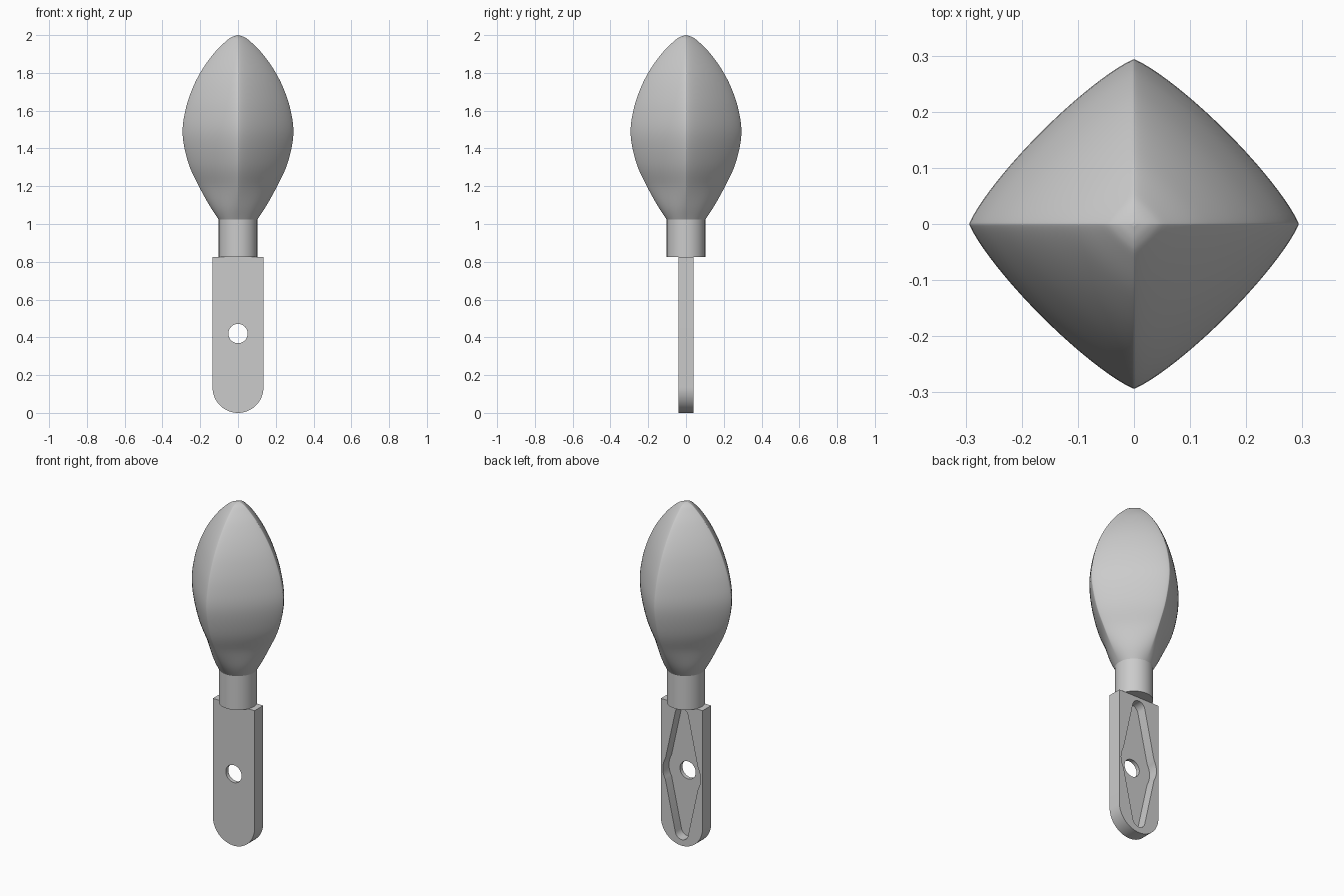
import bpy, bmesh
from math import sin, cos, pi, sqrt, acos
from mathutils import Vector

cube = bpy.data.objects.get("Cube")
if cube:
    bpy.data.objects.remove(cube, do_unlink=True)

GREY = (0.6, 0.6, 0.6, 1)
grey = bpy.data.materials.new("light grey")
grey.use_nodes = True
grey.diffuse_color = GREY
grey.node_tree.nodes["Principled BSDF"].inputs["Base Color"].default_value = GREY


def finish(name, bm, angle=0.6):
    bmesh.ops.recalc_face_normals(bm, faces=bm.faces)
    mesh = bpy.data.meshes.new(name)
    bm.to_mesh(mesh)
    bm.free()
    mesh.materials.append(grey)
    ob = bpy.data.objects.new(name, mesh)
    bpy.context.collection.objects.link(ob)
    bpy.ops.object.select_all(action='DESELECT')
    ob.select_set(True)
    bpy.context.view_layer.objects.active = ob
    bpy.ops.object.shade_smooth_by_angle(angle=angle)
    return ob


def plate(name, outline, y0, y1):
    """Extrude an x-z outline from y0 to y1."""
    bm = bmesh.new()
    face = bm.faces.new([bm.verts.new((x, y0, z)) for x, z in outline])
    new = bmesh.ops.extrude_face_region(bm, geom=[face])["geom"]
    verts = [v for v in new if isinstance(v, bmesh.types.BMVert)]
    bmesh.ops.translate(bm, vec=(0, y1 - y0, 0), verts=verts)
    return finish(name, bm)


def arc(cx, cz, r, a0, a1, n):
    return [(cx + r * cos(a0 + (a1 - a0) * i / n), cz + r * sin(a0 + (a1 - a0) * i / n))
            for i in range(n + 1)]


def cut(target, cutter):
    cutter.hide_render = True
    mod = target.modifiers.new("cut", 'BOOLEAN')
    mod.operation, mod.solver, mod.object = 'DIFFERENCE', 'EXACT', cutter
    bpy.context.view_layer.objects.active = target
    bpy.ops.object.modifier_apply(modifier=mod.name)
    bpy.data.objects.remove(cutter, do_unlink=True)


# Flat handle with a rounded lower end
W, TOP, HALF, HOLE_Z = 0.135, 0.825, 0.04, 0.42
handle = plate("handle", [(W, TOP), (-W, TOP)] + arc(0, W, W, pi, 2 * pi, 32), -HALF, HALF)

# Recess in the back: a round hub with two tapering, round-ended arms
hub, end_r, end_d, shoulder = 0.122, 0.042, 0.343, 0.105
a = acos(shoulder / hub)
recess = (arc(0, HOLE_Z, hub, -a, a, 10)
          + arc(0, HOLE_Z + end_d, end_r, 0.17, pi - 0.17, 14)
          + arc(0, HOLE_Z, hub, pi - a, pi + a, 10)
          + arc(0, HOLE_Z - end_d, end_r, pi + 0.17, 2 * pi - 0.17, 14))
cut(handle, plate("recess_cutter", recess, -0.017, 0.1))

# Pivot hole right through
cut(handle, plate("hole_cutter", arc(0, HOLE_Z, 0.051, 0, 2 * pi, 40)[:-1], -0.1, 0.1))
bpy.ops.object.select_all(action='DESELECT')
handle.select_set(True)
bpy.context.view_layer.objects.active = handle
bpy.ops.object.shade_smooth_by_angle(angle=0.5)

# Round collar
bm = bmesh.new()
bmesh.ops.create_cone(bm, cap_ends=True, segments=64, radius1=0.102, radius2=0.102, depth=0.2)
bmesh.ops.translate(bm, vec=(0, 0, TOP + 0.1), verts=bm.verts)
finish("collar", bm)

# Bulb: a four-ridged body with bowed sides, lofted along a smooth radius profile
PROFILE = [(1.02, 0.1), (1.1, 0.152), (1.2, 0.207), (1.32, 0.262), (1.47, 0.293), (1.6, 0.279),
           (1.72, 0.24), (1.82, 0.188), (1.91, 0.122), (1.97, 0.061), (1.99, 0.032), (2.0, 0.0)]


def radius_steps(steps):
    """Catmull-Rom samples of the profile."""
    p = [Vector(q) for q in PROFILE]
    p = [2 * p[0] - p[1]] + p + [2 * p[-1] - p[-2]]
    for i in range(1, len(p) - 2):
        for s in range(steps):
            t = s / steps
            m0, m1 = (p[i + 1] - p[i - 1]) / 2, (p[i + 2] - p[i]) / 2
            yield ((2 * t**3 - 3 * t**2 + 1) * p[i] + (t**3 - 2 * t**2 + t) * m0
                   + (3 * t**2 - 2 * t**3) * p[i + 1] + (t**3 - t**2) * m1)


def section(r, z, n=96):
    """Superellipse ring, round at the neck and ridged above it."""
    blend = min(1, (z - 1.02) / 0.2)
    power = 2 - 0.8 * blend * (2 - blend)
    for i in range(n):
        c, s = cos(2 * pi * i / n), sin(2 * pi * i / n)
        f = lambda v: (1 if v > 0 else -1) * abs(v) ** (2 / power)
        yield (r * f(c), r * f(s), z)


bm = bmesh.new()
rings = [[bm.verts.new(co) for co in section(r, z)] for z, r in radius_steps(5)]
for low, high in zip(rings, rings[1:]):
    for i in range(len(low)):
        j = (i + 1) % len(low)
        bm.faces.new((low[i], low[j], high[j], high[i]))
tip = bm.verts.new((0, 0, 2))
for i, v in enumerate(rings[-1]):
    bm.faces.new((v, rings[-1][(i + 1) % len(rings[-1])], tip))
bm.faces.new(list(reversed(rings[0])))
finish("bulb", bm, angle=0.8)
